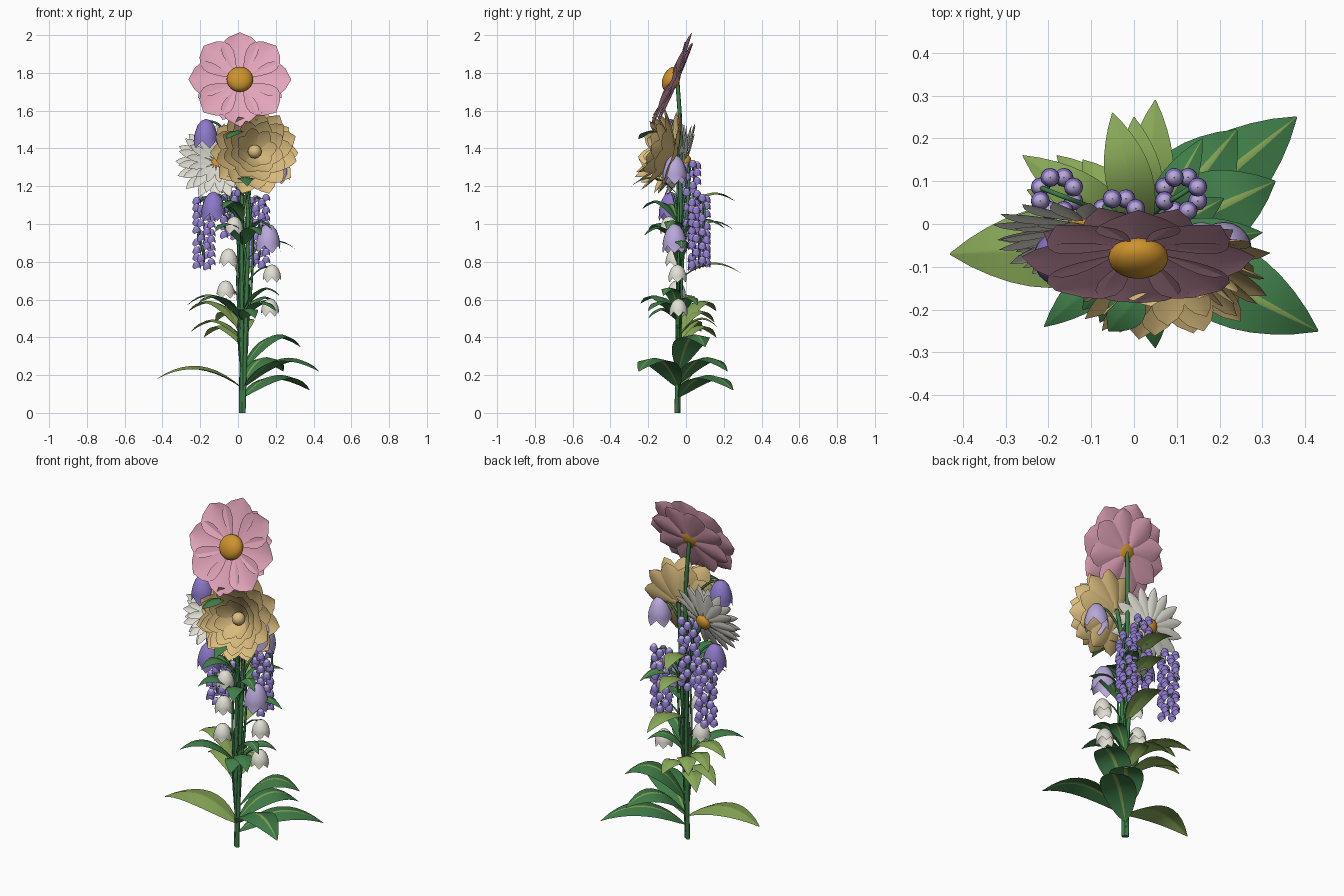
import bpy, bmesh, math
from mathutils import Vector, Matrix

cube = bpy.data.objects.get("Cube")
if cube:
    bpy.data.objects.remove(cube)


def material(name, code):
    rgb = [(int(code[i:i + 2], 16) / 255) ** 2.2 for i in (0, 2, 4)]
    mat = bpy.data.materials.new(name)
    mat.use_nodes = True
    mat.diffuse_color = (*rgb, 1)
    mat.node_tree.nodes["Principled BSDF"].inputs["Base Color"].default_value = (*rgb, 1)
    return mat


PINK = material("pink petal", "e2a3b9")
GOLD = material("golden centre", "cc9130")
CREAM = material("cream yellow petal", "dcbd7e")
WHITE = material("white petal", "e0ded3")
PURPLE = material("purple bell", "8b78c8")
LAVENDER = material("lavender bell", "b7a6d9")
DARK = material("dark green leaf", "427d4a")
LIGHT = material("light green leaf", "86a557")
STEM = material("stem green", "3f7a49")


def finish(name, bm, mats, angle=50):
    mesh = bpy.data.meshes.new(name)
    bm.to_mesh(mesh)
    bm.free()
    for mat in mats:
        mesh.materials.append(mat)
    obj = bpy.data.objects.new(name, mesh)
    bpy.context.collection.objects.link(obj)
    bpy.ops.object.select_all(action='DESELECT')
    obj.select_set(True)
    bpy.context.view_layer.objects.active = obj
    bpy.ops.object.shade_smooth_by_angle(angle=math.radians(angle))
    return obj


def sheet(bm, rows, rule=lambda i, j: 0, closed=False):
    """Skin rows of points with quads; rule picks each face's material."""
    grid = [[bm.verts.new(p) for p in row] for row in rows]
    count = len(grid[0])
    for i in range(len(grid) - 1):
        for j in range(count if closed else count - 1):
            k = (j + 1) % count
            face = bm.faces.new((grid[i][j], grid[i][k], grid[i + 1][k], grid[i + 1][j]))
            face.material_index = rule(i, j)


def petal(bm, place, start, length, width, lift, curl, cup):
    """Petal along local x: widest past the middle, with a short pointed tip."""
    rows, steps = [], 8
    for i in range(steps + 1):
        t = i / steps
        half = width / 2 * max(math.sin(math.pi * t ** 1.45) ** 0.75 if 0 < t < 1 else 0, 0.25 * (1 - t), 0.01)
        r = start + (length - start) * t
        z = r * math.tan(lift) + curl * length * t * t
        rows.append([place @ Vector((r, half * s, z + cup * half * s * s)) for s in (-1, -0.5, 0, 0.5, 1)])
    sheet(bm, rows)


def flower(name, centre, facing, mat, cup, layers, disc):
    """Rings of petals around a domed centre."""
    turn = Vector(facing).to_track_quat('Z', 'Y').to_matrix().to_4x4()
    place = Matrix.Translation(centre) @ turn
    bm = bmesh.new()
    for n, (count, length, width, lift, curl, depth) in enumerate(layers):
        for k in range(count):
            spin = Matrix.Rotation(math.tau * (k + n / 2) / count, 4, 'Z')
            shift = Matrix.Translation((0, 0, depth + 0.004 * (k % 2)))
            petal(bm, place @ shift @ spin, 0.015, length, width, math.radians(lift), curl, cup)
    finish(name + "_petals", bm, [mat])
    radius, height, offset = disc
    bm = bmesh.new()
    dome = place @ Matrix.Translation((0, 0, offset)) @ Matrix.Diagonal((radius, radius, height, 1))
    bmesh.ops.create_uvsphere(bm, u_segments=24, v_segments=12, radius=1, matrix=dome)
    finish(name + "_centre", bm, [CREAM if mat == CREAM else GOLD])


def bell(bm, top, radius, height, lobes, tip_index=0):
    """Hanging bell with a scalloped hem."""
    profile = [(0.04, 0), (0.4, 0.06), (0.7, 0.22), (0.9, 0.45), (1, 0.68), (0.97, 0.85), (1.02, 1)]
    segments, rows = lobes * 4, []
    for r, d in profile:
        row = []
        for k in range(segments):
            a = math.tau * k / segments
            wave = 0.5 - 0.5 * math.cos(lobes * a)
            drop = d - 0.26 * wave * max(0, (d - 0.6) / 0.4)
            row.append(Vector(top) + Vector((math.cos(a) * r * radius, math.sin(a) * r * radius, -drop * height)))
        rows.append(row)
    sheet(bm, rows, lambda i, j: tip_index if i > 1 else 0, True)


def stalk(name, points, radius=0.008):
    curve = bpy.data.curves.new(name, 'CURVE')
    curve.dimensions = '3D'
    curve.bevel_depth, curve.bevel_resolution, curve.resolution_u = radius, 2, 8
    curve.use_fill_caps = True
    spline = curve.splines.new('BEZIER')
    spline.bezier_points.add(len(points) - 1)
    for knot, p in zip(spline.bezier_points, points):
        knot.co = p
        knot.handle_left_type = knot.handle_right_type = 'AUTO'
    curve.materials.append(STEM)
    bpy.context.collection.objects.link(bpy.data.objects.new(name, curve))


def leaf(name, tip, base, width, arch, mats):
    """Arching leaf with drooping edges and a tapering midrib strip."""
    base, tip = Vector(base), Vector(tip)
    bend = base.lerp(tip, 0.5)
    bend.z = max(base.z, tip.z) + arch
    flat = (tip - base) * Vector((1, 1, 0))
    side = flat.cross(Vector((0, 0, 1))).normalized()
    rows, steps = [], 10
    for i in range(steps + 1):
        t = i / steps
        mid = base * (1 - t) ** 2 + bend * 2 * t * (1 - t) + tip * t * t
        half = width / 2 * max(math.sin(math.pi * t ** 0.9) ** 0.85 if 0 < t < 1 else 0, 0.02)
        rows.append([mid + side * half * s - Vector((0, 0, 0.2 * half * abs(s))) for s in (-1, -0.55, -0.1, 0, 0.1, 0.55, 1)])
    bm = bmesh.new()
    sheet(bm, rows, lambda i, j: int(j in (2, 3)))
    finish(name, bm, mats, 35)


# Large blooms: layers are count, length, width, lift, curl, depth
flower("pink_bloom", (0.01, -0.06, 1.758), (0, -0.92, 0.4), PINK, 0.22,
       [(8, 0.272, 0.2, 2, 0.05, -0.006), (8, 0.24, 0.14, 0, 0.03, -0.018)], (0.07, 0.045, 0.02))
flower("cream_bloom", (0.08, -0.055, 1.365), (0.12, -0.94, 0.26), CREAM, 0.25,
       [(10, 0.235, 0.13, 4, 0.16, -0.01), (10, 0.225, 0.125, 16, 0.26, 0), (9, 0.19, 0.11, 26, 0.34, 0.005),
        (8, 0.15, 0.10, 36, 0.34, 0.01), (7, 0.11, 0.08, 44, 0.3, 0.015)],
       (0.036, 0.036, 0.07))
flower("white_bloom", (-0.11, 0, 1.32), (-0.12, -0.92, 0.36), WHITE, 0.25,
       [(16, 0.22, 0.058, 6, 0.04, 0), (16, 0.2, 0.052, 16, 0.06, 0.008), (14, 0.15, 0.042, 28, 0.05, 0.014)],
       (0.045, 0.03, 0.005))
stalk("pink_stem", [(0.02, -0.045, 0), (0.02, -0.04, 0.8), (0.02, -0.03, 1.5), (0.01, -0.045, 1.75)], 0.011)
stalk("cream_stem", [(0.03, -0.05, 0), (0.05, -0.04, 0.8), (0.06, -0.03, 1.2), (0.08, -0.045, 1.37)], 0.011)
stalk("white_stem", [(0.015, -0.04, 0), (0.01, -0.02, 0.8), (-0.04, 0.01, 1.15), (-0.11, 0.01, 1.32)], 0.01)

# Large purple and lavender bells on leaning stems
bells = [("purple_bell_high", (-0.17, -0.08, 1.555), PURPLE), ("purple_bell_low", (-0.13, -0.08, 1.17), PURPLE),
         ("lavender_bell_high", (0.21, -0.06, 1.365), LAVENDER), ("lavender_bell_low", (0.16, -0.06, 1.0), LAVENDER)]
# Small white bells
small = [(-0.05, -0.06, 0.87), (-0.02, -0.09, 1.04), (-0.065, -0.05, 0.7), (0.18, -0.045, 0.785), (0.17, -0.04, 0.605)]
bells += [("white_bell_%d" % n, top, WHITE) for n, top in enumerate(small)]
for name, top, mat in bells:
    big = mat != WHITE
    bm = bmesh.new()
    bell(bm, top, 0.064 if big else 0.048, 0.155 if big else 0.095, 5 if big else 6)
    finish(name, bm, [mat])
    x, y, z = top
    reach = 0.28 if big else 0.15
    stalk(name + "_stem", [(0.025, -0.05, 0.05), (0.03, -0.045, z - reach), (x * 0.6, y * 0.8, z - 0.03),
                           (x, y, z - 0.005)], 0.006 if big else 0.004)

# Hanging clusters of tiny two-tone florets
for name, x, y, top, bottom in (("cluster_left", -0.18, 0.07, 1.16, 0.82), ("cluster_right", 0.11, 0.07, 1.16, 0.83),
                                ("cluster_back", -0.035, 0.02, 1.34, 0.98)):
    bm = bmesh.new()
    rows = 9
    for i in range(rows):
        z = top + (bottom - top) * i / (rows - 1)
        for k in range(4):
            a = math.tau * (k + i * 0.5 + 0.25) / 4
            bell(bm, (x + 0.042 * math.cos(a), y + 0.042 * math.sin(a), z - 0.008 * k), 0.022, 0.043, 3, 1)
    finish(name, bm, [LAVENDER, PURPLE])
    stalk(name + "_stem", [(0.02, -0.035, 0.05), (0.02, -0.02, top - 0.3), (x * 0.6, y * 0.6, top - 0.07),
                           (x, y, top - 0.02), (x, y, bottom - 0.02)], 0.006)

# Leaves: tip x, y, z and the height where each leaves the stem
groups = [
    ("base_leaf_light", 0.19, 0.16, [LIGHT, LIGHT], [(-0.43, -0.07, 0.18, 0.13)]),
    ("base_leaf_dark", 0.19, 0.18, [DARK, LIGHT],
     [(0.38, 0.25, 0.12, 0.08), (0.43, -0.25, 0.22, 0.13), (0.33, 0.10, 0.35, 0.22), (0.24, 0.22, 0.22, 0.15)]),
    ("side_leaf_light", 0.11, 0.15, [LIGHT, LIGHT],
     [(-0.26, 0.16, 0.54, 0.42), (-0.25, 0.08, 0.43, 0.38), (-0.27, 0.02, 0.57, 0.48), (-0.18, 0.16, 0.4, 0.35),
      (-0.12, 0.15, 0.48, 0.42)]),
    ("back_leaf_light", 0.11, 0.13, [LIGHT, LIGHT],
     [(-0.05, 0.26, 1.12, 1.02), (0.05, 0.29, 0.74, 0.7), (0, 0.25, 0.97, 0.88), (0.04, 0.17, 0.45, 0.4)]),
    ("front_leaf_dark", 0.1, 0.12, [DARK, DARK],
     [(-0.21, -0.24, 0.58, 0.48), (-0.08, -0.23, 1.08, 1.0), (0.12, -0.22, 0.94, 0.88), (0.2, -0.2, 0.54, 0.5),
      (-0.12, -0.2, 0.96, 0.88), (0.05, -0.29, 1.2, 1.15), (0.09, -0.2, 0.5, 0.48)]),
    ("side_leaf_dark", 0.09, 0.12, [DARK, LIGHT],
     [(0.3, -0.02, 0.87, 0.78), (0.21, 0.06, 0.57, 0.5), (0.18, -0.1, 0.97, 0.92), (0.16, 0.2, 0.98, 0.92),
      (0.22, -0.12, 0.62, 0.53), (-0.17, -0.12, 1.06, 1.0)]),
]
for name, width, arch, mats, tips in groups:
    for n, (x, y, z, root) in enumerate(tips):
        leaf("%s_%d" % (name, n), (x, y, z), (0.025, -0.04, root), width, arch, mats)
# Small leaf showing between the blooms
leaf("bud_leaf", (-0.06, -0.25, 1.45), (0.02, -0.16, 1.49), 0.09, 0.02, [DARK, DARK])
stalk("bud_leaf_stem", [(0.02, -0.03, 1.4), (0.02, -0.1, 1.47), (0.02, -0.16, 1.49)], 0.004)
